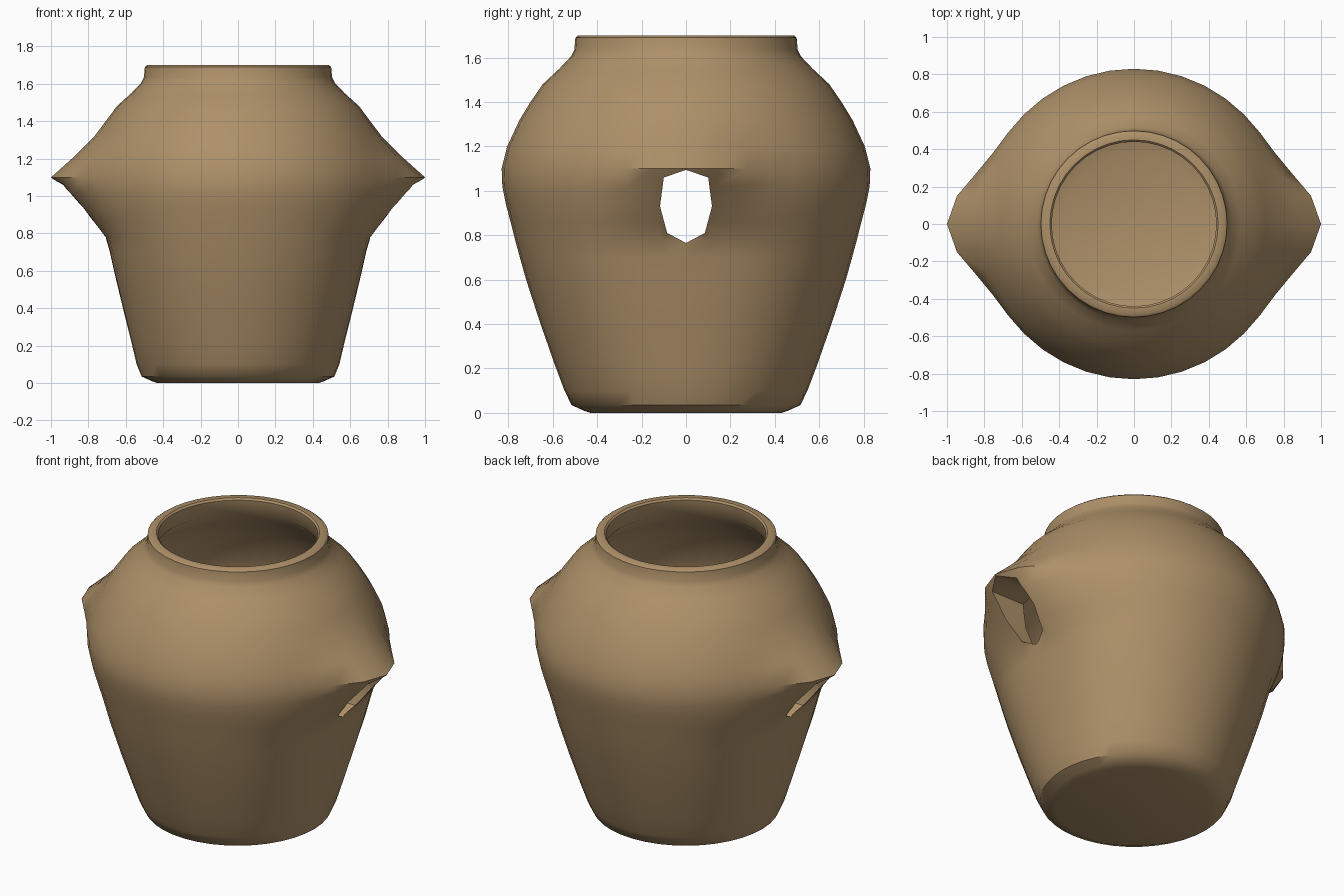
import bpy, bmesh
from math import sin, cos, pi, exp, degrees

if "Cube" in bpy.data.objects:
    bpy.data.objects.remove(bpy.data.objects["Cube"])

SEG = 40

# height, radius, pull along x (positive = ear, negative = pinch)
OUTER = [(0.0, 0.43, 0), (0.01, 0.46, 0), (0.035, 0.515, 0), (0.1, 0.547, -0.005),
         (0.22, 0.592, -0.022), (0.4, 0.655, -0.04), (0.6, 0.72, -0.057),
         (0.7, 0.748, -0.063), (0.78, 0.77, -0.062), (0.86, 0.79, -0.015),
         (0.94, 0.811, 0.035), (1.02, 0.827, 0.10), (1.1, 0.83, 0.17),
         (1.2, 0.805, 0.083), (1.32, 0.749, 0.018), (1.4, 0.70, 0.007),
         (1.48, 0.645, 0.003), (1.55, 0.57, 0), (1.605, 0.518, 0),
         (1.635, 0.503, 0), (1.69, 0.498, 0), (1.7, 0.485, 0)]
INNER = [(1.7, 0.45, 0), (1.69, 0.44, 0), (1.6, 0.45, 0), (1.5, 0.555, 0),
         (1.4, 0.635, 0), (1.2, 0.74, -0.03), (1.05, 0.765, -0.05),
         (0.8, 0.71, -0.06), (0.6, 0.66, -0.057), (0.4, 0.595, -0.04),
         (0.2, 0.525, -0.02), (0.1, 0.47, 0), (0.07, 0.38, 0)]


def point(ring, i):
    z, r, pull = ring
    a = 2 * pi * i / SEG
    off = abs((degrees(a) + 90) % 180 - 90)      # angle from the x axis
    width = 17 if pull > 0 else 30
    r += pull * exp(-(off / width) ** 2)
    return r * cos(a), r * sin(a), z


# Jar body: closed skin running up the outside and down the inside
bm = bmesh.new()
rings = [[bm.verts.new(point(p, i)) for i in range(SEG)] for p in OUTER + INNER]
for lo, hi in zip(rings, rings[1:]):
    for i in range(SEG):
        j = (i + 1) % SEG
        bm.faces.new((lo[i], lo[j], hi[j], hi[i]))
for ring, z in ((rings[0], 0.0), (rings[-1], 0.065)):
    c = bm.verts.new((0, 0, z))
    for i in range(SEG):
        bm.faces.new((ring[i], ring[(i + 1) % SEG], c))
bmesh.ops.recalc_face_normals(bm, faces=bm.faces)
mesh = bpy.data.meshes.new("jar")
bm.to_mesh(mesh)
bm.free()
jar = bpy.data.objects.new("jar", mesh)
bpy.context.collection.objects.link(jar)

# Eight-sided cutter passing through both ears
HALF = [(0, 1.094), (0.1, 1.06), (0.117, 0.93), (0.085, 0.81), (0, 0.765)]
section = HALF + [(-y, z) for y, z in HALF[-2:0:-1]]
bm = bmesh.new()
a, b = [[bm.verts.new((x, y, z)) for y, z in section] for x in (-1.2, 1.2)]
bm.faces.new(a)
bm.faces.new(b)
for i in range(8):
    j = (i + 1) % 8
    bm.faces.new((a[i], a[j], b[j], b[i]))
bmesh.ops.recalc_face_normals(bm, faces=bm.faces)
mesh = bpy.data.meshes.new("ear_hole_cutter")
bm.to_mesh(mesh)
bm.free()
cutter = bpy.data.objects.new("ear_hole_cutter", mesh)
bpy.context.collection.objects.link(cutter)

mod = jar.modifiers.new("ear_holes", 'BOOLEAN')
mod.operation = 'DIFFERENCE'
mod.solver = 'EXACT'
mod.object = cutter
bpy.context.view_layer.objects.active = jar
jar.select_set(True)
bpy.ops.object.modifier_apply(modifier=mod.name)
bpy.data.objects.remove(cutter)

# Smooth clay finish
bpy.ops.object.shade_smooth_by_angle(angle=0.7)
clay = bpy.data.materials.new("clay")
clay.diffuse_color = (0.42, 0.28, 0.14, 1)
clay.use_nodes = True
clay.node_tree.nodes["Principled BSDF"].inputs["Base Color"].default_value = clay.diffuse_color
jar.data.materials.clear()
jar.data.materials.append(clay)
